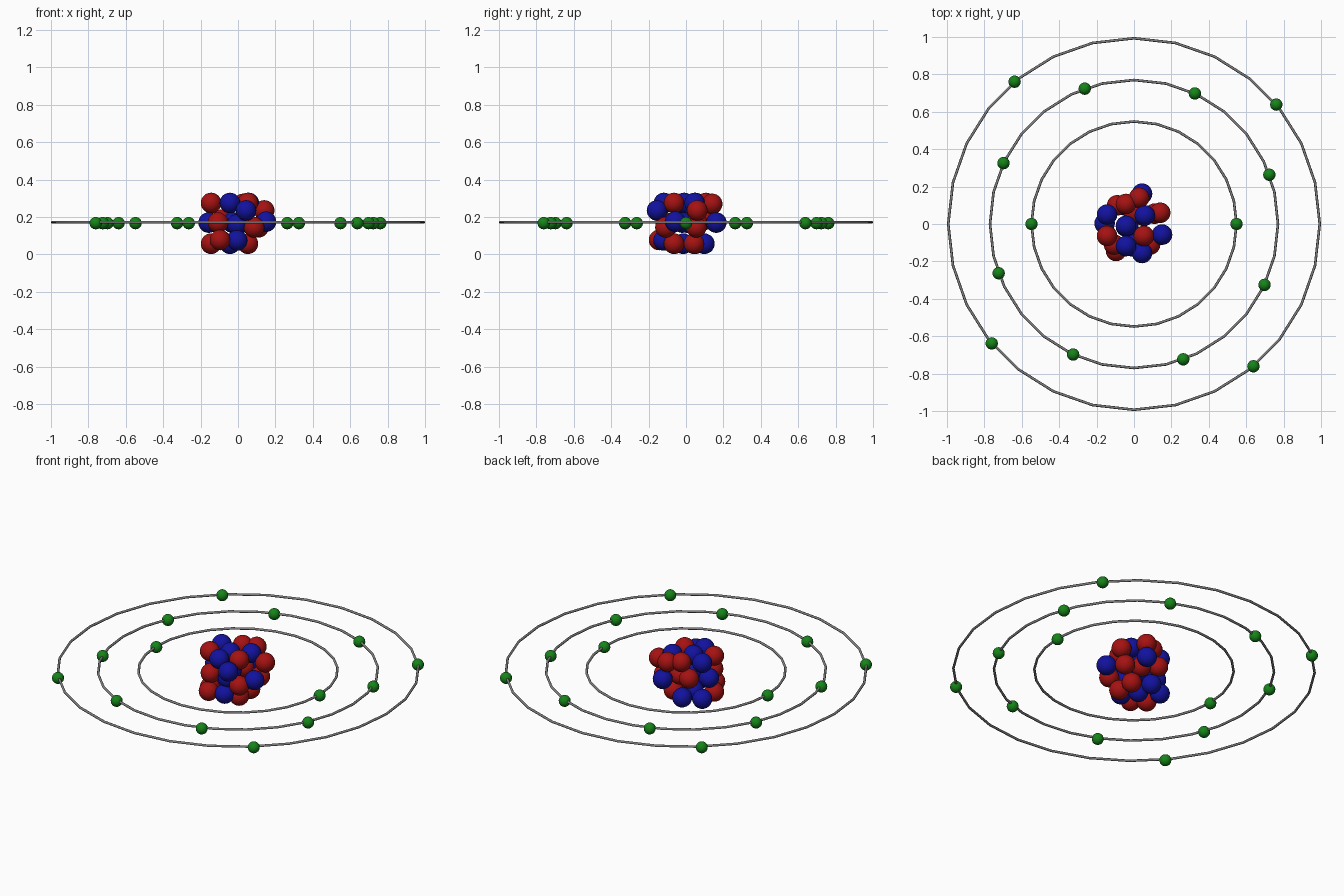
import bpy, math
from mathutils import Vector

if "Cube" in bpy.data.objects:
    bpy.data.objects.remove(bpy.data.objects["Cube"])


def material(name, rgb):
    m = bpy.data.materials.new(name)
    m.diffuse_color = (*rgb, 1)
    m.use_nodes = True
    m.node_tree.nodes["Principled BSDF"].inputs["Base Color"].default_value = m.diffuse_color
    return m


RED = material("red", (0.38, 0.006, 0.006))
BLUE = material("blue", (0.006, 0.006, 0.35))
GREEN = material("green", (0.008, 0.23, 0.01))
GREY = material("grey", (0.22, 0.22, 0.22))
MID = 0.17


def finish(name, mat):
    ob = bpy.context.object
    ob.name = name
    ob.data.materials.append(mat)
    bpy.ops.object.shade_smooth()


def ball(name, loc, radius, mat):
    bpy.ops.mesh.primitive_uv_sphere_add(segments=24, ring_count=14,
                                         radius=radius, location=loc)
    finish(name, mat)


# Nucleus: packed balls in upper, middle and lower layers
protons = [
    (-.144, -.064, .275), (.053, -.064, .275), (-.043, .107, .275),
    (.14, .06, .235), (.027, .14, .27),
    (-.107, -.11, .17), (.086, -.11, .145), (.11, .055, .145),
    (-.09, .1, .185), (0, .06, .17),
    (-.144, -.064, .057), (.053, -.064, .057), (.053, .043, .057),
    (-.096, -.144, .077),
]
neutrons = [
    (-.043, -.118, .275), (-.043, -.01, .275), (.058, .046, .275),
    (-.144, .05, .275), (.043, -.155, .235),
    (.15, -.057, .175), (-.157, .003, .17), (.043, .162, .17),
    (-.005, -.09, .16), (-.03, -.02, .17),
    (-.043, -.014, .057), (-.043, .098, .057), (-.144, .05, .057),
    (-.005, -.12, .075),
]
for p in protons:
    ball("proton", p, 0.055, RED)
for p in neutrons:
    ball("neutron", p, 0.055, BLUE)

# Orbits: ring radius, electron count, angle of the first electron
for radius, count, start in ((0.548, 2, 0), (0.77, 8, 20), (0.993, 4, 40)):
    bpy.ops.mesh.primitive_torus_add(major_segments=28, minor_segments=8,
                                     major_radius=radius, minor_radius=0.007,
                                     location=(0, 0, MID + 0.002))
    finish("orbit_ring", GREY)
    for i in range(count):
        a = math.radians(start) + math.tau * i / count
        ball("electron", Vector((radius * math.cos(a), radius * math.sin(a), MID - 0.003)),
             0.033, GREEN)
